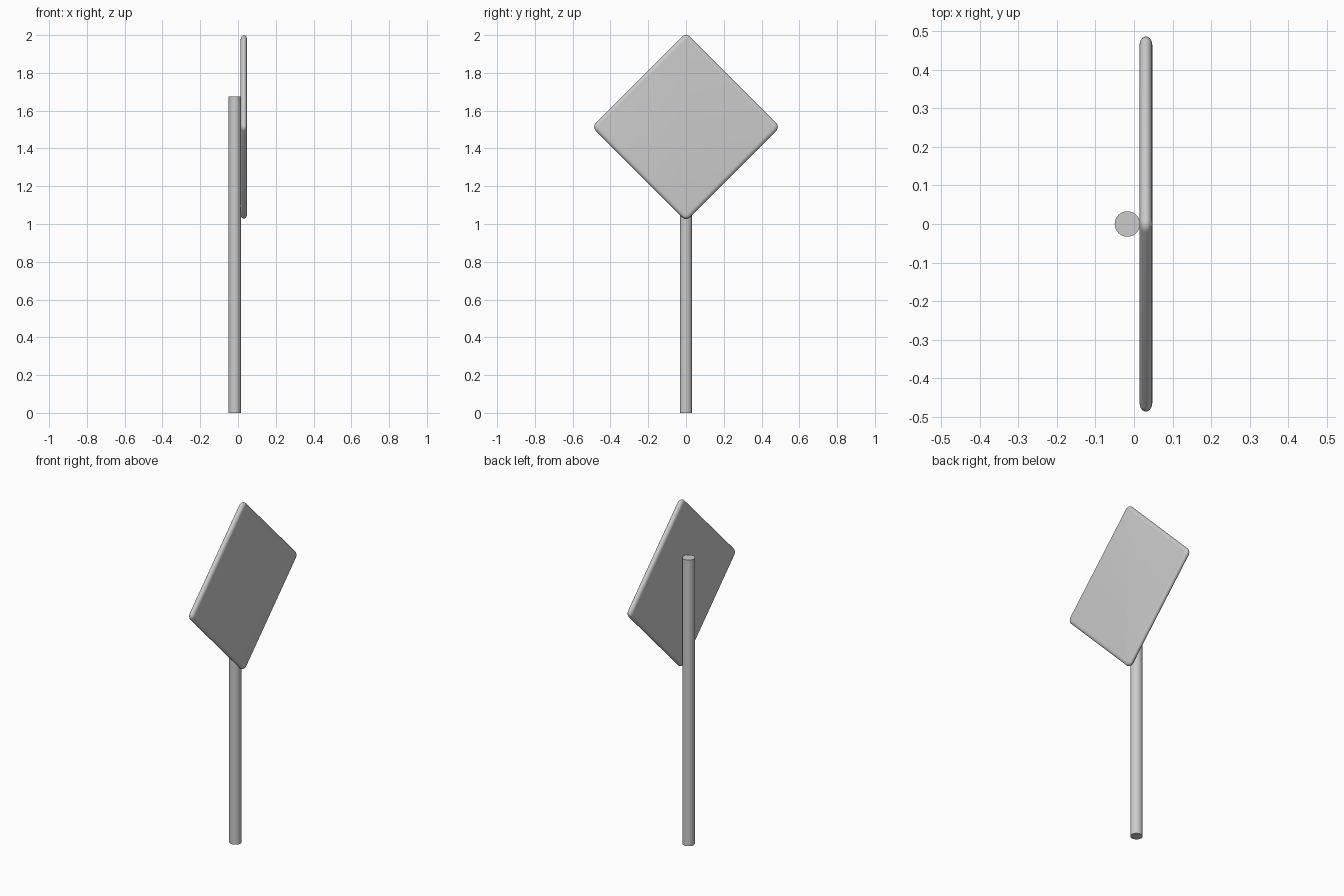
import bpy, bmesh
from math import pi, cos, sin

if "Cube" in bpy.data.objects:
    bpy.data.objects.remove(bpy.data.objects["Cube"])

# Round post with flat capped top
bpy.ops.mesh.primitive_cylinder_add(vertices=32, radius=0.033, depth=1.675,
                                    location=(-0.017, 0, 1.675 / 2))
post = bpy.context.object
post.name = "post"
bpy.ops.object.shade_smooth_by_angle()

# Diamond sign panel: rounded-corner rings swept over a rounded edge profile
HALF, CORNER, CENTRE_Z, CENTRE_X = 0.486, 0.030, 1.514, 0.031
EDGE, THICK, STEPS, ARC = 0.022, 0.0165, 10, 6


def diamond_ring(bm, inset, x):
    ring = []
    for k in range(4):
        a = k * pi / 2
        for j in range(ARC + 1):
            t = a - pi / 4 + j * pi / 2 / ARC
            c, r = HALF - CORNER, CORNER - inset
            ring.append(bm.verts.new((x, c * cos(a) + r * cos(t),
                                      c * sin(a) + r * sin(t))))
    return ring


bm = bmesh.new()
rings = []
for i in range(STEPS + 1):
    t = -pi / 2 + pi * i / STEPS
    rings.append(diamond_ring(bm, EDGE * (1 - cos(t)), THICK * sin(t)))
for a, b in zip(rings, rings[1:]):
    for i in range(len(a)):
        j = (i + 1) % len(a)
        bm.faces.new((a[i], a[j], b[j], b[i]))
bm.faces.new(rings[0])
bm.faces.new(rings[-1])
bmesh.ops.recalc_face_normals(bm, faces=bm.faces)
mesh = bpy.data.meshes.new("sign_panel")
bm.to_mesh(mesh)
bm.free()
panel = bpy.data.objects.new("sign_panel", mesh)
panel.location = (CENTRE_X, 0, CENTRE_Z)
bpy.context.collection.objects.link(panel)
bpy.ops.object.select_all(action='DESELECT')
panel.select_set(True)
bpy.context.view_layer.objects.active = panel
bpy.ops.object.shade_smooth_by_angle()
